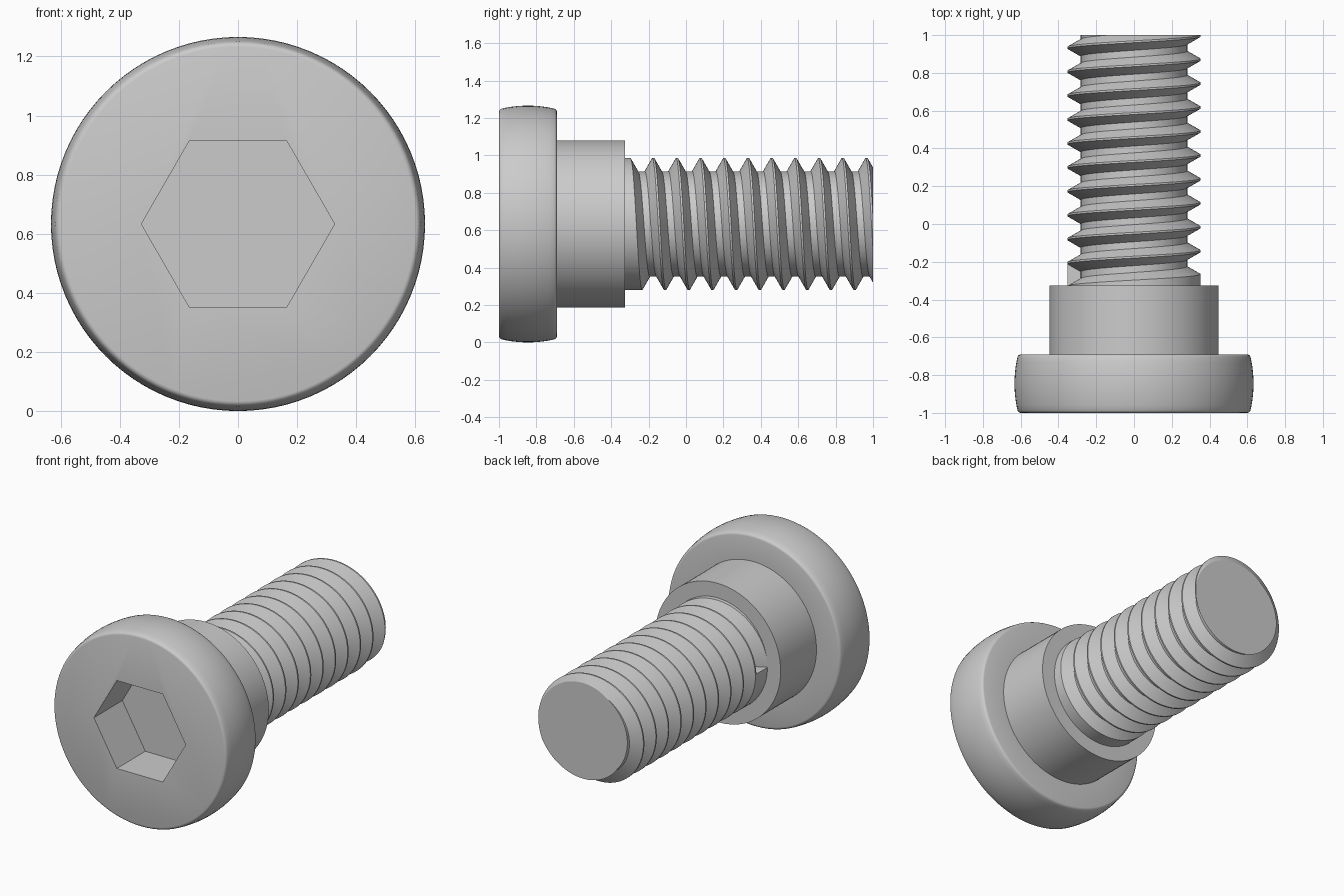
import bpy, bmesh
from math import sin, cos, pi, radians

if "Cube" in bpy.data.objects:
    bpy.data.objects.remove(bpy.data.objects["Cube"])

R_HEAD = 0.633          # also the height of the axis above the ground
SEG = 96


def pt(y, r, phi):
    """Point around the screw axis; phi runs from top towards +x."""
    return (r * sin(phi), y, R_HEAD + r * cos(phi))


def make_object(name, bm):
    bmesh.ops.recalc_face_normals(bm, faces=bm.faces[:])
    mesh = bpy.data.meshes.new(name)
    bm.to_mesh(mesh)
    bm.free()
    obj = bpy.data.objects.new(name, mesh)
    bpy.context.collection.objects.link(obj)
    return obj


def lathe(name, profile, seg, start=0.0):
    """Closed solid from (y, r) points, capped at both ends."""
    bm = bmesh.new()
    rings = [[bm.verts.new(pt(y, r, start + 2 * pi * i / seg)) for i in range(seg)]
             for y, r in profile]
    for a, b in zip(rings, rings[1:]):
        for i in range(seg):
            j = (i + 1) % seg
            bm.faces.new((a[i], a[j], b[j], b[i]))
    bm.faces.new(rings[0])
    bm.faces.new(rings[-1])
    return make_object(name, bm)


def activate(obj):
    bpy.ops.object.select_all(action='DESELECT')
    obj.select_set(True)
    bpy.context.view_layer.objects.active = obj


# Head with bulged rim and rounded corners, plus the plain shoulder
Y_MID, HALF = -0.845, 0.155
corner = [(HALF, 0.600), (HALF - 0.002, 0.607), (HALF - 0.007, 0.613), (HALF - 0.014, 0.617)]
profile = [(Y_MID - d, r) for d, r in corner]
for i in range(-4, 5):
    t = i / 5
    profile.append((Y_MID + t * 0.141, R_HEAD - 0.016 * t * t))
profile += [(Y_MID + d, r) for d, r in reversed(corner)]
profile += [(-0.69, 0.447), (-0.325, 0.447)]
head = lathe("head_and_shoulder", profile, SEG)

# Hexagonal drive socket
cutter = lathe("socket_cutter", [(-1.1, 0.327), (-0.71, 0.327)], 6, pi / 2)
cutter.hide_render = True
cut = head.modifiers.new("socket", 'BOOLEAN')
cut.object = cutter
cut.operation = 'DIFFERENCE'
cut.solver = 'EXACT'
activate(head)
bpy.ops.object.modifier_apply(modifier=cut.name)
bpy.data.objects.remove(cutter)

# Threaded shank: one helical V groove with flat root
PITCH, MAJOR, MINOR = 0.1267, 0.353, 0.282
CREST, ROOT = 0.005, 0.018      # half widths of crest and root flats
bm = bmesh.new()
columns = []
for i in range(SEG + 1):
    phi = -pi / 2 + 2 * pi * i / SEG
    peak = -0.302 + PITCH * phi / (2 * pi)
    col = [bm.verts.new(pt(-0.345, MAJOR, phi))]
    for k in range(12):
        y = peak + k * PITCH
        for dy, r in ((CREST, MAJOR), (PITCH / 2 - ROOT, MINOR),
                      (PITCH / 2 + ROOT, MINOR), (PITCH - CREST, MAJOR)):
            col.append(bm.verts.new(pt(y + dy, r, phi)))
    columns.append(col)
for a, b in zip(columns, columns[1:]):
    for j in range(len(a) - 1):
        bm.faces.new((a[j], b[j], b[j + 1], a[j + 1]))
# Abrupt wall where the groove begins
bm.faces.new(columns[0][1:5])
bmesh.ops.remove_doubles(bm, verts=bm.verts[:], dist=1e-5)
# Cut the tip flat and close it
res = bmesh.ops.bisect_plane(bm, geom=bm.verts[:] + bm.edges[:] + bm.faces[:],
                             plane_co=(0, 1, 0), plane_no=(0, 1, 0), clear_outer=True)
rim = [e for e in res["geom_cut"] if isinstance(e, bmesh.types.BMEdge)]
bmesh.ops.contextual_create(bm, geom=rim)
shank = make_object("threaded_shank", bm)

for obj in (head, shank):
    activate(obj)
    bpy.ops.object.shade_smooth_by_angle(angle=radians(25))
